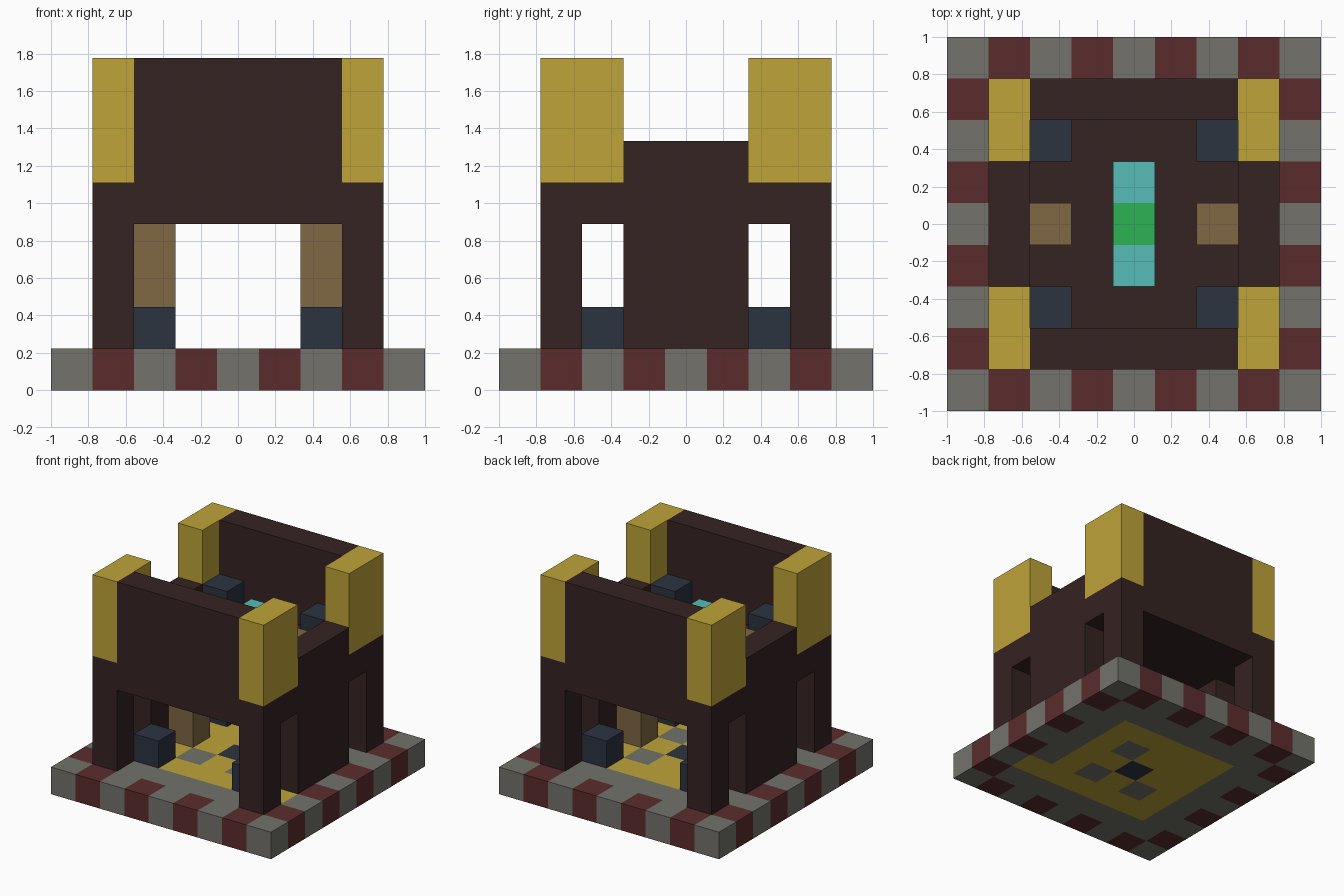
import bpy, bmesh
from mathutils import Vector

if "Cube" in bpy.data.objects:
    bpy.data.objects.remove(bpy.data.objects["Cube"], do_unlink=True)

U = 2 / 9  # edge of one block


def material(name, hex_colour):
    rgb = [int(hex_colour[i:i + 2], 16) / 255 for i in (0, 2, 4)]
    lin = [c / 12.92 if c <= 0.04045 else ((c + 0.055) / 1.055) ** 2.4 for c in rgb]
    mat = bpy.data.materials.new(name)
    mat.use_nodes = True
    mat.diffuse_color = (*lin, 1)
    bsdf = next(n for n in mat.node_tree.nodes if n.type == 'BSDF_PRINCIPLED')
    bsdf.inputs["Base Color"].default_value = (*lin, 1)
    return mat


GREY = material("stone_grey", "73726b")
RED = material("brick_red", "5b2c2c")
YELLOW = material("gold_yellow", "bfa339")
DARK = material("dark_brown", "352322")
SLATE = material("slate_blue", "2c3440")
TAN = material("wood_tan", "806743")
CYAN = material("pale_cyan", "57bcb7")
GREEN = material("bright_green", "2db254")

cells = {}  # block position -> (part name, material)


def fill(part, mat, xs, ys, zs):
    """Fill a box of blocks; each range is (first, last), both included."""
    for x in range(xs[0], xs[1] + 1):
        for y in range(ys[0], ys[1] + 1):
            for z in range(zs[0], zs[1] + 1):
                cells[x, y, z] = (part, mat)


# Base slab with chequered rim, gold floor and inlaid tiles
fill("base", GREY, (-4, 4), (-4, 4), (0, 0))
for i in (-3, -1, 1, 3):
    for s in (-4, 4):
        fill("base", RED, (i, i), (s, s), (0, 0))
        fill("base", RED, (s, s), (i, i), (0, 0))
fill("base", YELLOW, (-2, 2), (-2, 2), (0, 0))
fill("base", YELLOW, (3, 3), (-2, -2), (0, 0))
for x, y in ((-1, -1), (1, -1), (1, 1)):
    fill("base", GREY, (x, x), (y, y), (0, 0))
fill("base", SLATE, (0, 0), (0, 0), (0, 0))

# Walls, roof deck and tall front and back parapets
fill("roof", DARK, (-2, 2), (-2, 2), (4, 4))
for s in (-3, 3):
    fill("side_walls", DARK, (s, s), (-3, 3), (4, 4))
    fill("side_walls", DARK, (s, s), (-1, 1), (1, 5))
    fill("parapets", DARK, (-2, 2), (s, s), (4, 7))
    for t in (-3, 3):
        fill("corner_posts", DARK, (s, s), (t, t), (1, 3))

# Gold corner towers
for x in (-3, 3):
    for ys in ((-3, -2), (2, 3)):
        fill("corner_towers", YELLOW, (x, x), ys, (5, 7))

# Slate blocks on floor and roof, wooden columns by the side walls
for x in (-2, 2):
    for y in (-2, 2):
        fill("floor_blocks", SLATE, (x, x), (y, y), (1, 1))
        fill("roof_blocks", SLATE, (x, x), (y, y), (5, 5))
    fill("wooden_columns", TAN, (x, x), (0, 0), (1, 5))

# Coloured centrepiece on the roof
fill("roof_centrepiece", CYAN, (0, 0), (-1, 1), (5, 5))
fill("roof_centrepiece", GREEN, (0, 0), (0, 0), (5, 5))


def build(part):
    """Make one object from the exposed block faces of a part."""
    bm = bmesh.new()
    mats = []
    for pos, (name, mat) in cells.items():
        if name != part:
            continue
        if mat not in mats:
            mats.append(mat)
        centre = Vector(pos) + Vector((0, 0, 0.5))
        for axis in range(3):
            for sign in (-1, 1):
                n = Vector((0, 0, 0))
                n[axis] = sign
                if tuple(int(c) for c in Vector(pos) + n) in cells:
                    continue
                a = Vector((0, 0, 0))
                a[(axis + 1) % 3] = 0.5
                b = n.cross(a)
                mid = centre + n / 2
                corners = (mid - a - b, mid + a - b, mid + a + b, mid - a + b)
                face = bm.faces.new([bm.verts.new(c * U) for c in corners])
                face.material_index = mats.index(mat)
    bmesh.ops.remove_doubles(bm, verts=bm.verts, dist=0.001)
    mesh = bpy.data.meshes.new(part)
    bm.to_mesh(mesh)
    bm.free()
    for mat in mats:
        mesh.materials.append(mat)
    bpy.context.collection.objects.link(bpy.data.objects.new(part, mesh))


for part in dict.fromkeys(name for name, _ in cells.values()):
    build(part)
